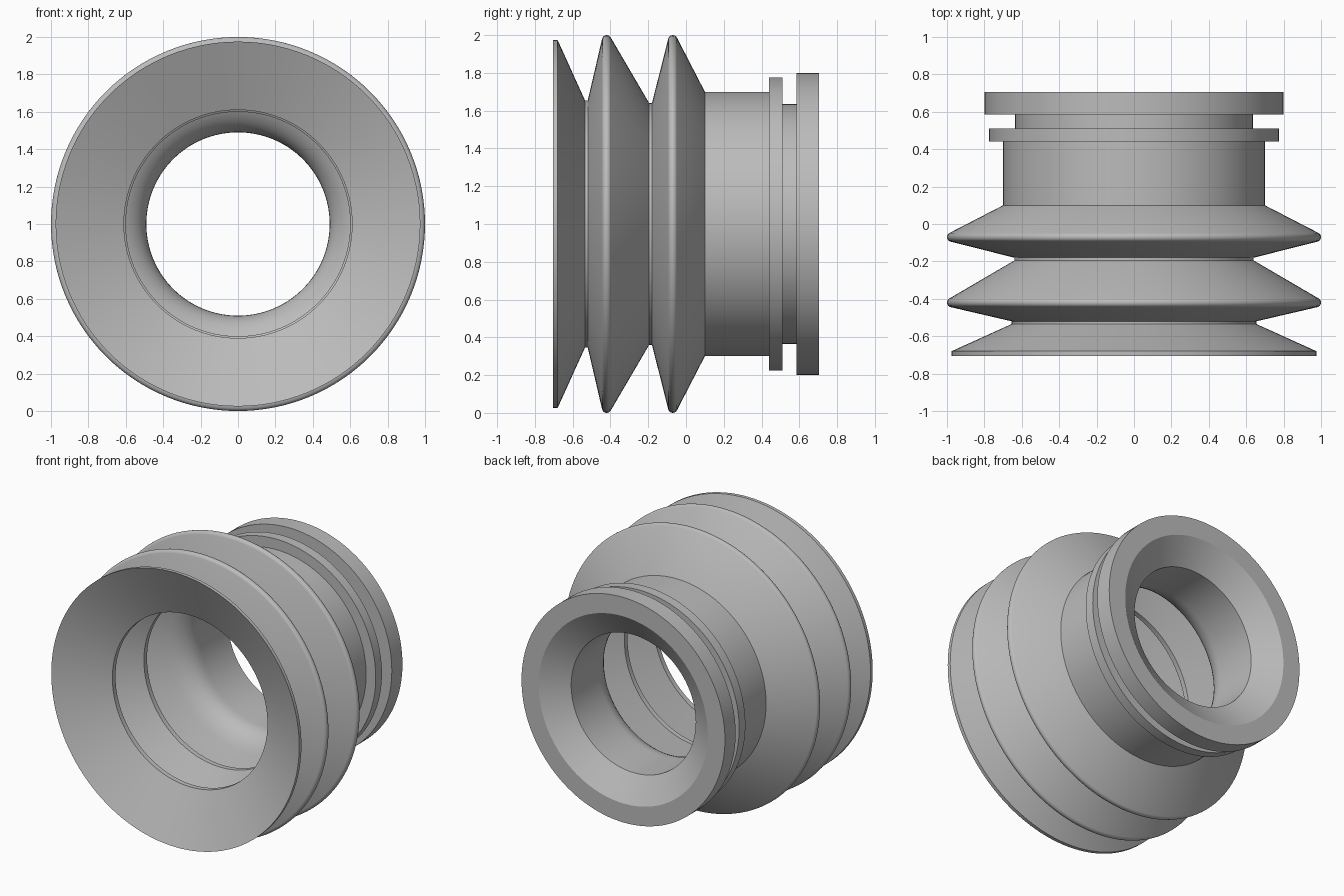
import bpy, bmesh, math
from mathutils import Vector, Matrix

if "Cube" in bpy.data.objects:
    bpy.data.objects.remove(bpy.data.objects["Cube"])

SEGMENTS = 128

rubber = bpy.data.materials.new("grey rubber")
rubber.use_nodes = True
colour = (0.5, 0.5, 0.5, 1)
rubber.diffuse_color = colour
rubber.node_tree.nodes["Principled BSDF"].inputs["Base Color"].default_value = colour


def ridge(y, radius=0.025, start=167, end=32, steps=8):
    """Rounded crest of one bellows fold, as (y, r) points."""
    angles = [math.radians(start + (end - start) * i / steps) for i in range(steps + 1)]
    return [(y + radius * math.cos(a), 1 - radius + radius * math.sin(a)) for a in angles]


def fillet(a, corner, b, steps=8):
    """Smooth blend from a to b, tangent to both legs of the corner."""
    a, corner, b = Vector(a), Vector(corner), Vector(b)
    ts = [i / steps for i in range(steps + 1)]
    return [tuple(a * (1 - t) ** 2 + corner * 2 * t * (1 - t) + b * t * t) for t in ts]


# Outer wall: lip, two folds, neck, collar, groove and end flange
outer = [(-0.705, 0.975), (-0.68, 0.975), (-0.535, 0.655), (-0.52, 0.655)]
outer += ridge(-0.42) + [(-0.195, 0.64), (-0.18, 0.64)] + ridge(-0.07)
outer += [(0.10, 0.70), (0.44, 0.70), (0.44, 0.775), (0.51, 0.775),
          (0.51, 0.635), (0.585, 0.635), (0.585, 0.80), (0.705, 0.80)]

# Inner wall, from the flange countersink through the bore to the lip
inner = [(0.705, 0.665), (0.59, 0.49)]
inner += fillet((0.28, 0.49), (0.165, 0.49), (0.10, 0.62))
inner += [(-0.045, 0.93), (-0.08, 0.93), (-0.165, 0.60), (-0.20, 0.60),
          (-0.393, 0.93), (-0.43, 0.93), (-0.505, 0.61), (-0.54, 0.61)]

# Revolve the closed section about the y axis
bm = bmesh.new()
verts = [bm.verts.new((0, y, r)) for y, r in outer + inner]
edges = [bm.edges.new((v, verts[(i + 1) % len(verts)])) for i, v in enumerate(verts)]
bmesh.ops.spin(bm, geom=verts + edges, cent=(0, 0, 0), axis=(0, 1, 0),
               angle=math.tau, steps=SEGMENTS, use_merge=True)
bmesh.ops.remove_doubles(bm, verts=bm.verts, dist=1e-5)
bmesh.ops.recalc_face_normals(bm, faces=bm.faces)
bm.transform(Matrix.Translation((0, 0, 1)))

mesh = bpy.data.meshes.new("bellows_cup")
bm.to_mesh(mesh)
bm.free()
mesh.materials.append(rubber)
cup = bpy.data.objects.new("bellows_cup", mesh)
bpy.context.collection.objects.link(cup)

bpy.ops.object.select_all(action="DESELECT")
cup.select_set(True)
bpy.context.view_layer.objects.active = cup
bpy.ops.object.shade_smooth_by_angle(angle=math.radians(30))
